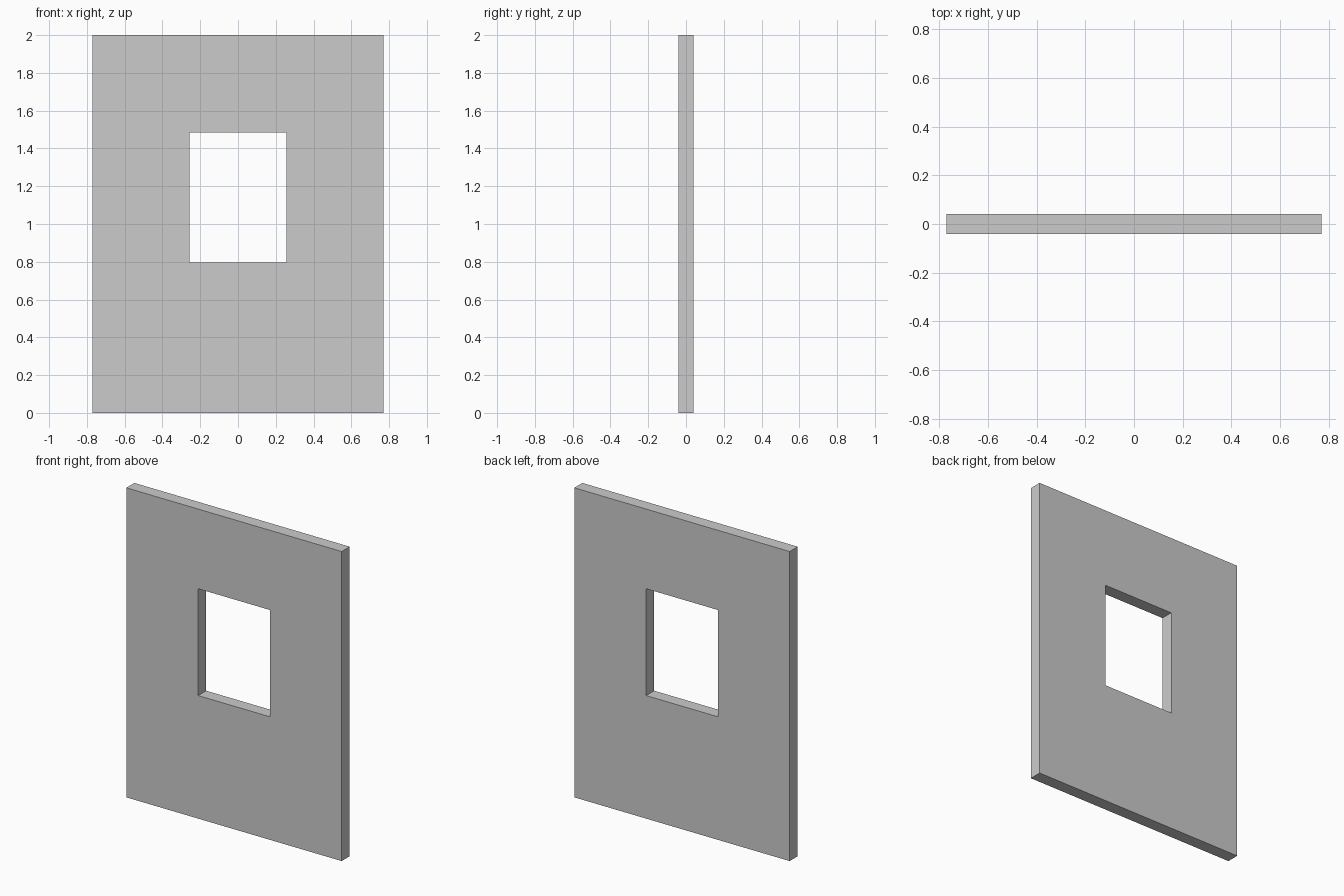
import bpy, bmesh

if "Cube" in bpy.data.objects:
    bpy.data.objects.remove(bpy.data.objects["Cube"])

HALF_W, HEIGHT, DEPTH = 0.77, 2.0, 0.082
HOLE_HALF_W, HOLE_BOTTOM, HOLE_TOP = 0.256, 0.795, 1.485


def rectangle(bm, half_w, z0, z1, y):
    """Four corner vertices of an upright rectangle, counter-clockwise from the front."""
    corners = ((-half_w, z0), (half_w, z0), (half_w, z1), (-half_w, z1))
    return [bm.verts.new((x, y, z)) for x, z in corners]


# Front face of the wall: a ring of four quads around the window opening
bm = bmesh.new()
outer = rectangle(bm, HALF_W, 0, HEIGHT, -DEPTH / 2)
inner = rectangle(bm, HOLE_HALF_W, HOLE_BOTTOM, HOLE_TOP, -DEPTH / 2)
for i in range(4):
    j = (i + 1) % 4
    bm.faces.new((outer[i], outer[j], inner[j], inner[i]))

# Thicken to the back, closing the outer sides and the window reveal
front = bm.faces[:]
back = bmesh.ops.extrude_face_region(bm, geom=front, use_keep_orig=True)
moved = [v for v in back["geom"] if isinstance(v, bmesh.types.BMVert)]
bmesh.ops.translate(bm, verts=moved, vec=(0, DEPTH, 0))
bmesh.ops.recalc_face_normals(bm, faces=bm.faces[:])

mesh = bpy.data.meshes.new("wall_with_window_opening")
bm.to_mesh(mesh)
bm.free()
wall = bpy.data.objects.new("wall_with_window_opening", mesh)
bpy.context.collection.objects.link(wall)
